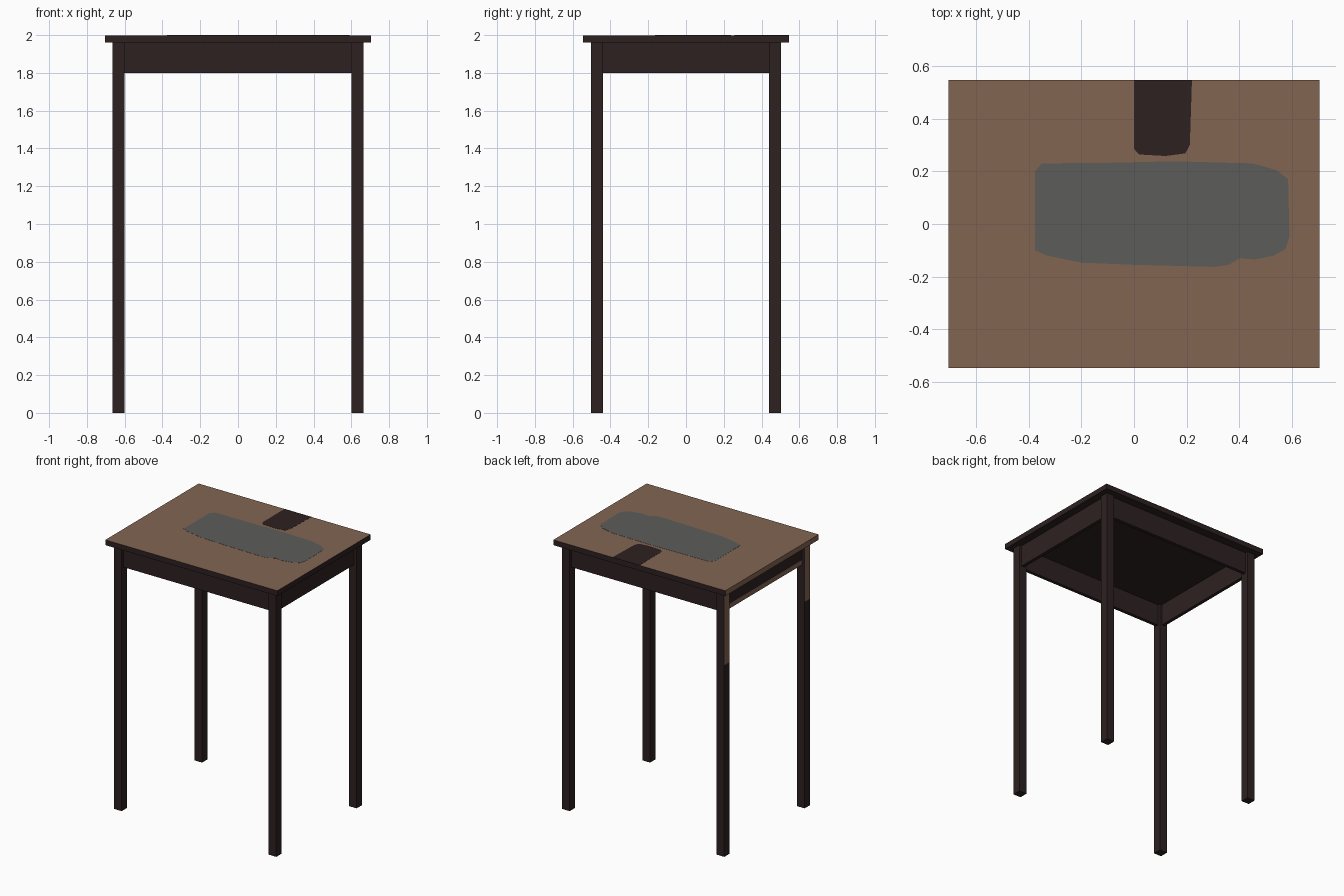
import bpy
import bmesh

if "Cube" in bpy.data.objects:
    bpy.data.objects.remove(bpy.data.objects["Cube"], do_unlink=True)


def material(name, rgb):
    m = bpy.data.materials.new(name)
    m.use_nodes = True
    m.diffuse_color = (*rgb, 1)
    bsdf = m.node_tree.nodes["Principled BSDF"]
    bsdf.inputs["Base Color"].default_value = (*rgb, 1)
    bsdf.inputs["Roughness"].default_value = 0.8
    return m


dark = material("dark wood", (0.027, 0.0155, 0.0155))
brown = material("worn brown wood", (0.225, 0.13, 0.085))
grey = material("worn grey", (0.108, 0.107, 0.102))


def finish(bm, name, mats):
    mesh = bpy.data.meshes.new(name)
    bmesh.ops.recalc_face_normals(bm, faces=bm.faces)
    bm.to_mesh(mesh)
    bm.free()
    for m in mats:
        mesh.materials.append(m)
    obj = bpy.data.objects.new(name, mesh)
    bpy.context.collection.objects.link(obj)
    return obj


def box(name, low, high, rule=None, cut=None):
    """Box between two corners, cut at a height; rule marks brown faces."""
    bm = bmesh.new()
    bmesh.ops.create_cube(bm, size=1)
    for v in bm.verts:
        v.co = [(a + b) / 2 + c * (b - a) for a, b, c in zip(low, high, v.co)]
    if cut:
        bmesh.ops.bisect_plane(bm, geom=bm.verts[:] + bm.edges[:] + bm.faces[:],
                               plane_co=(0, 0, cut), plane_no=(0, 0, 1))
    bm.normal_update()
    if rule:
        for f in bm.faces:
            f.material_index = int(rule(f.normal, f.calc_center_median()))
    return finish(bm, name, [dark, brown])


def plate(name, outline, mat):
    """Thin painted plate lying on the table top."""
    bm = bmesh.new()
    face = bm.faces.new([bm.verts.new((x, y, TOP - 0.002)) for x, y in outline])
    out = bmesh.ops.extrude_face_region(bm, geom=[face])
    for v in out["geom"]:
        if isinstance(v, bmesh.types.BMVert):
            v.co.z = TOP
    return finish(bm, name, [mat])


TOP, UNDER, APRON = 2.0, 1.96, 1.8
TX, TY = 0.705, 0.546        # table top half size
LX, LY, LEG = 0.665, 0.502, 0.063  # leg outer faces and width
INSET, THICK = 0.02, 0.025

# Table top: brown above and along the worn right edge
box("table_top", (-TX, -TY, UNDER), (TX, TY, TOP - 0.001),
    lambda n, c: n.z > 0.5 or n.x < -0.5)

# Legs: the right-hand pair is worn brown on the upper outer face
for sx, side in ((1, "left"), (-1, "right")):
    for sy, end, wear in ((1, "back", 1.42), (-1, "front", 1.53)):
        xs = sorted((sx * LX, sx * (LX - LEG)))
        ys = sorted((sy * LY, sy * (LY - LEG)))
        box(f"{end}_{side}_leg", (xs[0], ys[0], 0), (xs[1], ys[1], UNDER),
            lambda n, c: n.x < -0.5 and sx < 0 and c.z > wear, wear)

# Aprons between the legs
ix, iy = LX - LEG, LY - LEG
for s, end in ((1, "back"), (-1, "front")):
    ys = sorted((s * (LY - INSET), s * (LY - INSET - THICK)))
    box(f"{end}_apron", (-ix, ys[0], APRON), (ix, ys[1], UNDER))
for s, side in ((1, "left"), (-1, "right")):
    xs = sorted((s * (LX - INSET), s * (LX - INSET - THICK)))
    box(f"{side}_apron", (xs[0], -iy, APRON), (xs[1], iy, UNDER),
        lambda n, c: n.x < -0.5 and s < 0 and c.z < 1.835, 1.835)

# Painted patches on the table top
plate("grey_patch", [
    (-0.375, -0.1), (-0.33, -0.12), (-0.2, -0.147), (0, -0.155), (0.31, -0.163),
    (0.36, -0.155), (0.4, -0.13), (0.46, -0.135), (0.53, -0.12), (0.575, -0.095),
    (0.59, -0.05), (0.585, 0.17), (0.54, 0.205), (0.45, 0.23), (0.15, 0.238),
    (-0.1, 0.232), (-0.35, 0.23), (-0.375, 0.2)], grey)
plate("dark_patch", [
    (0, TY), (0, 0.285), (0.02, 0.264), (0.12, 0.258), (0.195, 0.268),
    (0.212, 0.3), (0.22, TY)], dark)
